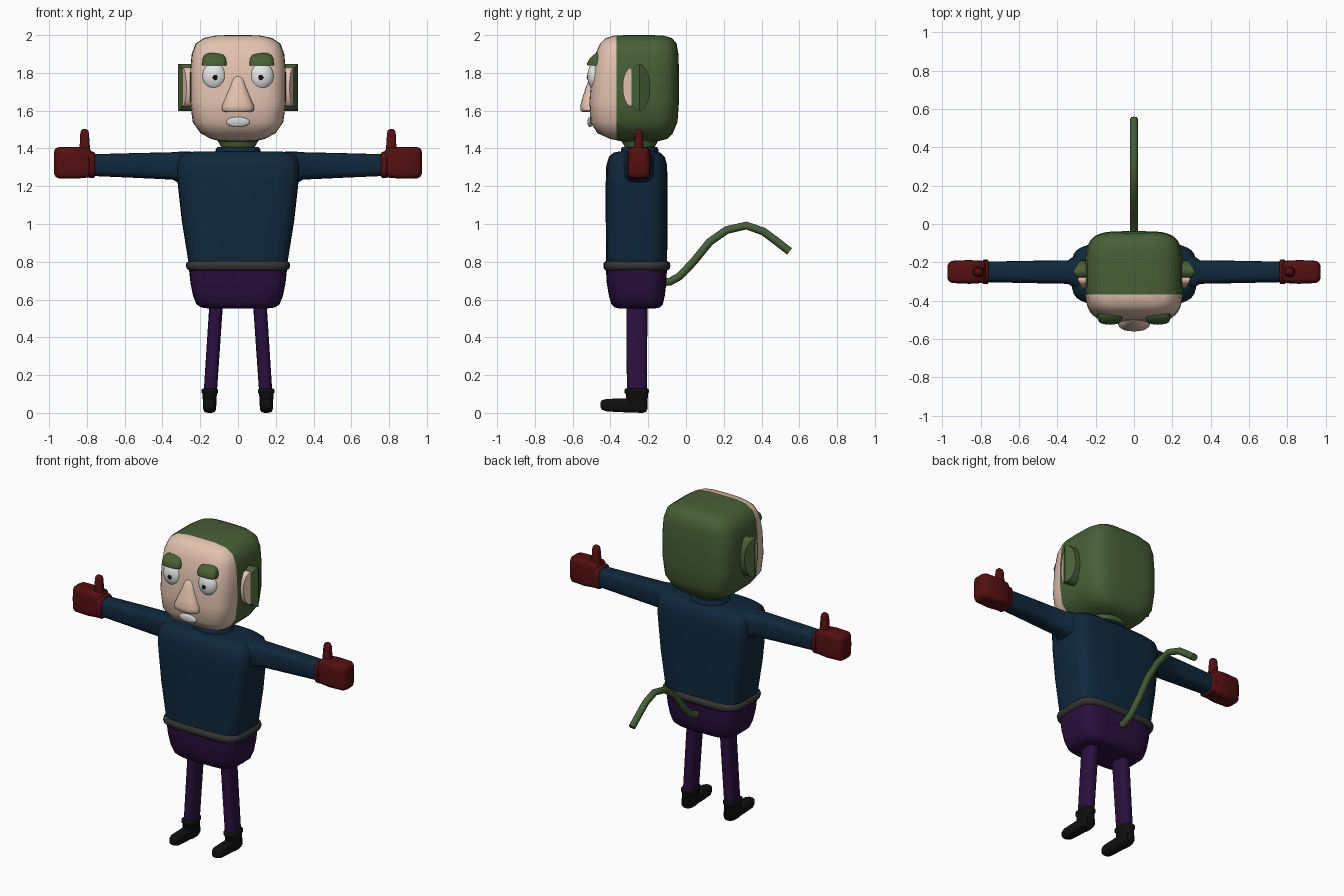
import bpy, bmesh, math
from mathutils import Vector, Matrix

COLOURS = {
    "skin": (0.76, 0.54, 0.43), "green": (0.064, 0.115, 0.038),
    "navy": (0.005, 0.021, 0.045), "purple": (0.023, 0.005, 0.048),
    "dark_red": (0.09, 0.005, 0.006), "grey": (0.035, 0.035, 0.035),
    "black": (0.005, 0.005, 0.005), "white": (0.8, 0.8, 0.8),
    "pale_grey": (0.62, 0.64, 0.66),
}
MATS = {}
for key, rgb in COLOURS.items():
    MATS[key] = bpy.data.materials.new(key)
    MATS[key].diffuse_color = (*rgb, 1)


def finish(name, bm, mat, mirror=False, angle=50):
    """Turn a bmesh into a smooth object, optionally mirrored across x."""
    bmesh.ops.recalc_face_normals(bm, faces=bm.faces)
    me = bpy.data.meshes.new(name)
    bm.to_mesh(me)
    bm.free()
    ob = bpy.data.objects.new(name, me)
    bpy.context.collection.objects.link(ob)
    me.materials.append(MATS[mat])
    bpy.ops.object.select_all(action='DESELECT')
    ob.select_set(True)
    bpy.context.view_layer.objects.active = ob
    bpy.ops.object.shade_smooth_by_angle(angle=math.radians(angle))
    if mirror:
        ob.modifiers.new("Mirror", 'MIRROR')
    return ob


def loft(name, mat, sections, n=4, axis='z', sides=32, mirror=False, angle=50):
    """Rounded-box rings (t, a0, a1, b0, b1) joined along an axis."""
    bm = bmesh.new()
    rings = []
    for t, a0, a1, b0, b1 in sections:
        ring = []
        for i in range(sides):
            w = 2 * math.pi * i / sides
            c, s = math.cos(w), math.sin(w)
            a = (a0 + a1) / 2 + (a1 - a0) / 2 * math.copysign(abs(c) ** (2 / n), c)
            b = (b0 + b1) / 2 + (b1 - b0) / 2 * math.copysign(abs(s) ** (2 / n), s)
            co = {'z': (a, b, t), 'x': (t, a, b), 'y': (a, t, b)}[axis]
            ring.append(bm.verts.new(co))
        rings.append(ring)
    for lo, hi in zip(rings, rings[1:]):
        for i in range(sides):
            j = (i + 1) % sides
            bm.faces.new((lo[i], lo[j], hi[j], hi[i]))
    bm.faces.new(rings[0])
    bm.faces.new(rings[-1])
    return finish(name, bm, mat, mirror, angle)


def centred(rows):
    """Rows (z, half_width, y_front, y_back) to loft sections."""
    return [(z, -w, w, f, b) for z, w, f, b in rows]


def ball(name, mat, centre, radii, mirror=False):
    bm = bmesh.new()
    bmesh.ops.create_uvsphere(bm, u_segments=24, v_segments=16, radius=1)
    bm.transform(Matrix.Translation(centre) @ Matrix.Diagonal((*radii, 1)))
    return finish(name, bm, mat, mirror)


def ear(name, mat, y, z, ry, rz, peak, drop):
    """Elliptical plug along x whose outer face is ridged along its middle."""
    bm = bmesh.new()
    bmesh.ops.create_cone(bm, cap_ends=True, cap_tris=True, segments=32,
                          radius1=1, radius2=1, depth=2)
    for v in bm.verts:
        x = 0.2 if v.co.z < 0 else peak - drop * abs(v.co.x)
        v.co = Vector((x, y + ry * v.co.x, z + rz * v.co.y))
    return finish(name, bm, mat, True, 30)


# Head: face in front of a vertical cut is skin, the rest is green
head = loft("head", "green", centred([
    (1.435, .08, -.33, -.16), (1.45, .14, -.40, -.10), (1.48, .198, -.468, -.07),
    (1.54, .24, -.507, -.045), (1.65, .254, -.512, -.037), (1.80, .254, -.50, -.037),
    (1.90, .245, -.48, -.04), (1.955, .225, -.455, -.05), (1.985, .18, -.425, -.075),
    (1.997, .12, -.38, -.12), (2.0, .06, -.32, -.18)]), n=4.2, sides=40)
head.data.materials.append(MATS["skin"])
bm = bmesh.new()
bm.from_mesh(head.data)
bmesh.ops.bisect_plane(bm, geom=bm.verts[:] + bm.edges[:] + bm.faces[:],
                       plane_co=(0, -.368, 0), plane_no=(0, 1, 0))
for f in bm.faces:
    f.material_index = 1 if f.calc_center_median().y < -.368 else 0
bm.to_mesh(head.data)
bm.free()

# Face
loft("nose", "skin", centred([
    (1.593, .07, -.55, -.47), (1.60, .083, -.558, -.46), (1.625, .086, -.56, -.45),
    (1.67, .066, -.548, -.45), (1.73, .042, -.528, -.45), (1.77, .03, -.512, -.45),
    (1.79, .012, -.495, -.45)]), n=2.5, sides=24)
ball("mouth", "pale_grey", (0, -.508, 1.54), (.062, .014, .027))
ball("eye", "white", (.125, -.478, 1.782), (.064, .044, .073), True)
ball("pupil", "black", (.121, -.5215, 1.776), (.013, .004, .013), True)
loft("eyelid", "green", [
    (1.838, .061, .189, -.522, -.44), (1.85, .06, .19, -.524, -.44),
    (1.875, .063, .187, -.512, -.44), (1.895, .073, .177, -.492, -.44),
    (1.904, .09, .16, -.475, -.44)], n=3, mirror=True)
ear("ear", "green", -.247, 1.722, .058, .124, .318, .035)
ear("inner_ear", "skin", -.288, 1.725, .047, .103, .293, .02)

# Neck and collar
loft("neck", "green", centred([(1.35, .09, -.325, -.165), (1.41, .09, -.325, -.165),
                               (1.47, .125, -.36, -.13)]), n=2.3)
loft("collar", "navy", centred([(1.36, .118, -.345, -.145), (1.395, .118, -.345, -.145),
                                (1.408, .108, -.337, -.153)]), n=2.3)

# Jumper, belt and hips
loft("torso", "navy", centred([
    (.77, .258, -.422, -.10), (1.02, .298, -.425, -.098), (1.22, .32, -.425, -.098),
    (1.31, .325, -.422, -.10), (1.355, .312, -.408, -.112), (1.377, .28, -.385, -.135),
    (1.385, .22, -.35, -.17)]), n=4.5)
loft("belt", "grey", centred([
    (.755, .258, -.425, -.097), (.764, .272, -.435, -.086), (.78, .276, -.438, -.083),
    (.795, .273, -.435, -.086), (.803, .26, -.425, -.097)]), n=4.5)
loft("hips", "purple", centred([
    (.552, .15, -.35, -.17), (.558, .195, -.378, -.14), (.575, .22, -.395, -.123),
    (.62, .238, -.408, -.112), (.69, .252, -.42, -.104), (.78, .262, -.425, -.10)]), n=4.2)

# Arms and gloves, thumbs up
loft("arm", "navy", [
    (.25, -.36, -.14, 1.19, 1.383), (.31, -.335, -.165, 1.215, 1.383),
    (.345, -.312, -.19, 1.235, 1.38), (.56, -.308, -.192, 1.245, 1.375),
    (.79, -.303, -.197, 1.255, 1.369)], n=3.2, axis='x', sides=24, mirror=True)
loft("glove_cuff", "dark_red", [
    (.758, -.308, -.192, 1.25, 1.375), (.765, -.314, -.186, 1.243, 1.382),
    (.785, -.314, -.186, 1.243, 1.385), (.792, -.305, -.195, 1.25, 1.38)],
    n=3.5, axis='x', sides=24, mirror=True)
loft("hand", "dark_red", [
    (.775, -.30, -.20, 1.255, 1.385), (.79, -.308, -.192, 1.246, 1.403),
    (.86, -.312, -.188, 1.24, 1.408), (.95, -.308, -.192, 1.242, 1.407),
    (.966, -.298, -.202, 1.25, 1.40), (.974, -.28, -.22, 1.268, 1.382)],
    n=5, axis='x', sides=32, mirror=True)
loft("thumb", "dark_red", [
    (1.37, .782, .842, -.28, -.22), (1.42, .785, .838, -.274, -.226),
    (1.48, .789, .835, -.27, -.23), (1.495, .793, .831, -.266, -.234),
    (1.502, .802, .822, -.258, -.242)], n=3, sides=20, mirror=True)

# Legs and boots
loft("leg", "purple", [(.09, .113, .183, -.313, -.207), (.60, .078, .15, -.316, -.204)],
     n=3, sides=24, mirror=True)
loft("boot_shaft", "black", [
    (.005, .122, .178, -.305, -.215), (.02, .116, .184, -.318, -.204),
    (.10, .112, .188, -.318, -.202), (.108, .106, .193, -.326, -.197),
    (.122, .106, .193, -.326, -.197), (.129, .112, .187, -.318, -.203)],
    n=3, sides=24, mirror=True)
loft("boot_foot", "black", [
    (-.452, .138, .164, .03, .056), (-.445, .125, .177, .017, .067),
    (-.42, .116, .185, .008, .074), (-.35, .115, .186, .004, .076),
    (-.23, .115, .186, 0, .08), (-.21, .12, .18, .005, .075)],
    n=3, axis='y', sides=24, mirror=True)

# Tail
cu = bpy.data.curves.new("tail", 'CURVE')
cu.dimensions = '3D'
cu.bevel_depth = .021
cu.bevel_resolution = 2
cu.use_fill_caps = True
path = [(-.14, .69), (-.085, .695), (-.035, .722), (.04, .80), (.125, .905),
        (.215, .968), (.32, .992), (.41, .96), (.48, .908), (.548, .855)]
sp = cu.splines.new('POLY')
sp.points.add(len(path) - 1)
for p, (y, z) in zip(sp.points, path):
    p.co = (0, y, z, 1)
cu.materials.append(MATS["green"])
bpy.context.collection.objects.link(bpy.data.objects.new("tail", cu))
